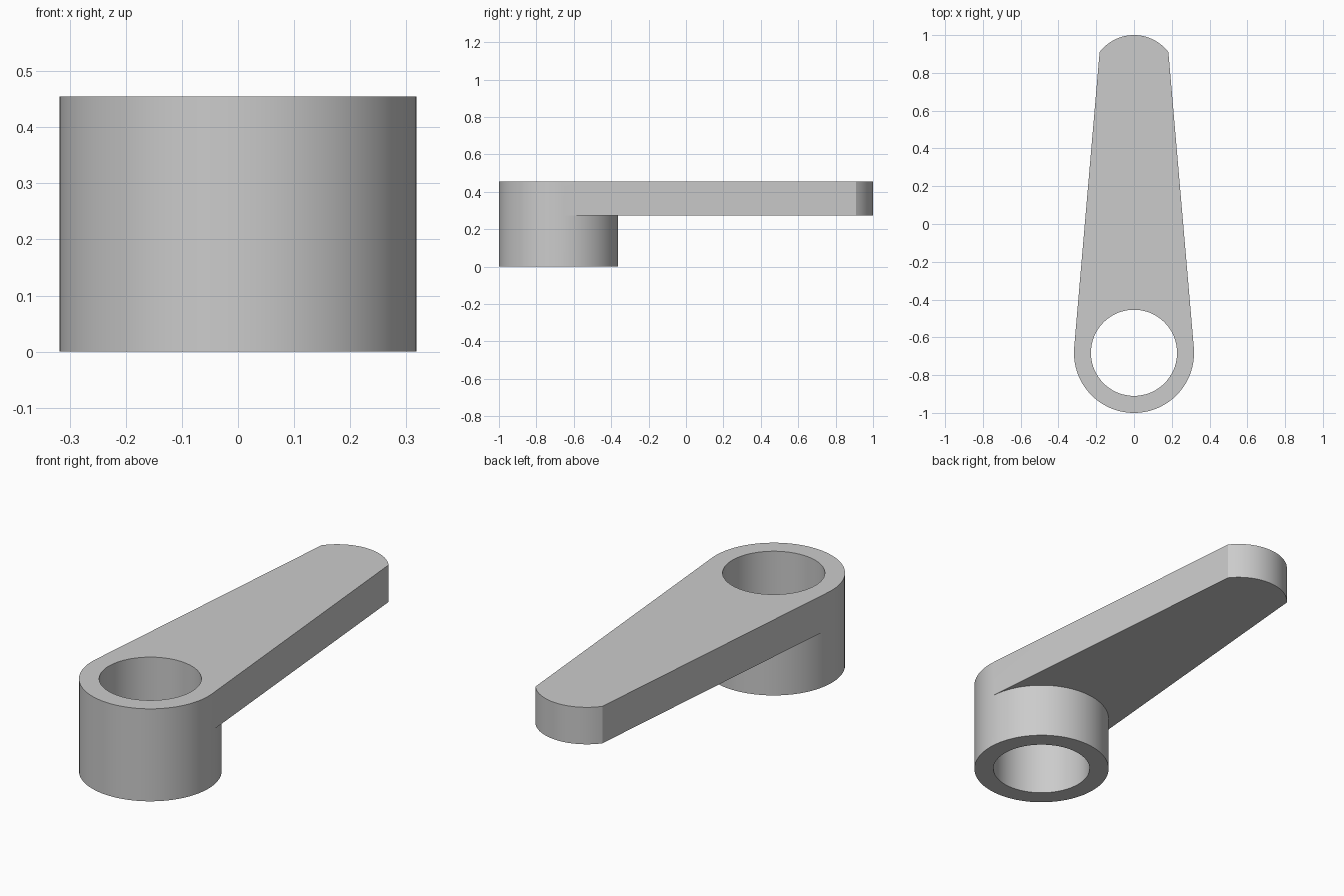
import bpy, bmesh, math

cube = bpy.data.objects.get("Cube")
if cube:
    bpy.data.objects.remove(cube, do_unlink=True)

HUB_Y, HUB_R, BORE_R = -0.682, 0.318, 0.228
TOP, ARM_Z = 0.455, 0.273
TIP_X, TIP_Y = 0.182, 0.91
SEG = 96

# Tip arc passes through both corners and the far end
sag = 1 - TIP_Y
TIP_R = (TIP_X ** 2 + sag ** 2) / (2 * sag)
half = math.asin(TIP_X / TIP_R)
tip = [(TIP_R * math.sin(half - 2 * half * i / 32),
        1 - TIP_R + TIP_R * math.cos(half - 2 * half * i / 32)) for i in range(33)]

# Angle at which the straight sides touch the hub
reach = TIP_Y - HUB_Y
touch = math.atan2(reach, TIP_X) - math.acos(HUB_R / math.hypot(TIP_X, reach))

# Hub angles: back arc under the arm, then front arc
n_back = SEG // 2
n_front = SEG - n_back
back_span = math.pi - 2 * touch
angles = [touch + back_span * i / n_back for i in range(n_back)]
angles += [math.pi - touch + (math.tau - back_span) * i / n_front for i in range(n_front)]

bm = bmesh.new()


def circle(radius, z):
    return [bm.verts.new((radius * math.cos(a), HUB_Y + radius * math.sin(a), z)) for a in angles]


def bridge(a, b, indices=range(SEG)):
    for i in indices:
        j = (i + 1) % SEG
        bm.faces.new((a[i], a[j], b[j], b[i]))


# Hub: ring, bore and outer wall
low, mid, high = (circle(HUB_R, z) for z in (0, ARM_Z, TOP))
bore_low, bore_high = circle(BORE_R, 0), circle(BORE_R, TOP)
bridge(low, bore_low)
bridge(bore_low, bore_high)
bridge(bore_high, high)
bridge(low, mid)
bridge(mid, high, range(n_back, SEG))

# Arm: top, underside and side walls growing out of the hub
edges = []
for ring, z in ((mid, ARM_Z), (high, TOP)):
    end = [bm.verts.new((x, y, z)) for x, y in tip]
    bm.faces.new([*end, *reversed(ring[:n_back + 1])])
    edges.append([ring[0], *end, ring[n_back]])
under, over = edges
for i in range(len(under) - 1):
    bm.faces.new((under[i], under[i + 1], over[i + 1], over[i]))

bmesh.ops.recalc_face_normals(bm, faces=bm.faces)
mesh = bpy.data.meshes.new("lever_arm")
bm.to_mesh(mesh)
bm.free()
lever = bpy.data.objects.new("lever_arm", mesh)
bpy.context.collection.objects.link(lever)

# Plain grey
grey = bpy.data.materials.new("plain_grey")
grey.use_nodes = True
color = (0.6, 0.6, 0.6, 1)
grey.diffuse_color = color
grey.node_tree.nodes["Principled BSDF"].inputs["Base Color"].default_value = color
mesh.materials.append(grey)

bpy.context.view_layer.objects.active = lever
lever.select_set(True)
bpy.ops.object.shade_smooth_by_angle(angle=math.radians(25))
